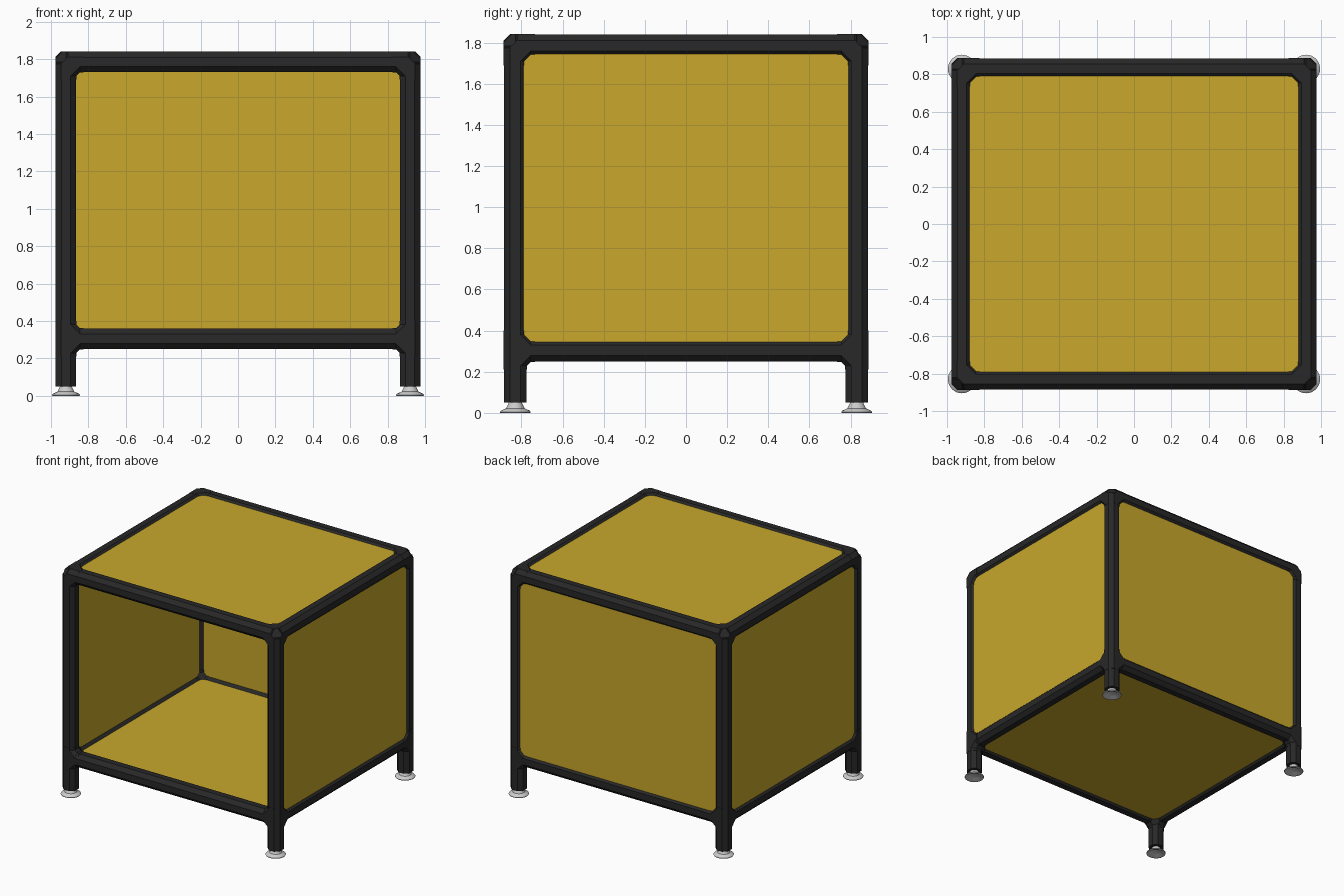
import bpy, bmesh, math
from mathutils import Vector

cube = bpy.data.objects.get("Cube")
if cube:
    bpy.data.objects.remove(cube, do_unlink=True)


def material(name, rgb, roughness):
    m = bpy.data.materials.new(name)
    m.use_nodes = True
    m.diffuse_color = (*rgb, 1)
    bsdf = m.node_tree.nodes["Principled BSDF"]
    bsdf.inputs["Base Color"].default_value = (*rgb, 1)
    bsdf.inputs["Roughness"].default_value = roughness
    return m


BLACK = material("black frame", (0.021, 0.021, 0.021), 0.6)
GOLD = material("golden panel", (0.58, 0.39, 0.025), 0.6)
GREY = material("light grey foot", (0.6, 0.6, 0.6), 0.4)

# Centre lines of the frame tubes
X, Y, LOW, HIGH = 0.92, 0.83, 0.305, 1.785
HALF, FLAT = 0.055, 0.025
REACH = 0.095


def finish(name, bm, mat):
    bmesh.ops.recalc_face_normals(bm, faces=bm.faces)
    mesh = bpy.data.meshes.new(name)
    bm.to_mesh(mesh)
    bm.free()
    mesh.materials.append(mat)
    ob = bpy.data.objects.new(name, mesh)
    bpy.context.collection.objects.link(ob)
    return ob


def ring(centre, axis, offset, scale=1.0):
    """Chamfered square section across an axis."""
    points = []
    for a, b in ((HALF, FLAT), (FLAT, HALF)):
        for sa in (-1, 1):
            for sb in (-1, 1):
                p = Vector(centre)
                p[axis] += offset
                p[(axis + 1) % 3] += sa * a * scale
                p[(axis + 2) % 3] += sb * b * scale
                points.append(p)
    return points


def add_hull(bm, points):
    part = bmesh.new()
    for p in points:
        part.verts.new(p)
    result = bmesh.ops.convex_hull(part, input=part.verts)
    loose = [v for v in result["geom_interior"] if isinstance(v, bmesh.types.BMVert)]
    bmesh.ops.delete(part, geom=loose, context='VERTS')
    bmesh.ops.dissolve_limit(part, angle_limit=0.01, verts=part.verts, edges=part.edges)
    temp = bpy.data.meshes.new("temp")
    part.to_mesh(temp)
    part.free()
    bm.from_mesh(temp)
    bpy.data.meshes.remove(temp)


def tube(name, start, axis, length):
    bm = bmesh.new()
    add_hull(bm, ring(start, axis, 0) + ring(start, axis, length))
    finish(name, bm, BLACK)


def connector(name, centre, arms):
    """Corner joint: a gusseted hub with a short sleeve on each arm."""
    bm = bmesh.new()
    hub = []
    for axis, sign in arms:
        hub += ring(centre, axis, sign * 0.01, 1.03)
        hub += ring(centre, axis, sign * 0.075, 1.03)
        add_hull(bm, ring(centre, axis, sign * 0.01, 1.03)
                 + ring(centre, axis, sign * REACH, 1.03))
    add_hull(bm, hub)
    finish(name, bm, BLACK)


def foot(name, x, y):
    profile = [(0, 0.06), (0.028, 0.06), (0.034, 0.045), (0.045, 0.022),
               (0.07, 0.011), (0.075, 0.005), (0.073, 0), (0.06, 0),
               (0.035, 0.014), (0, 0.014)]
    bm = bmesh.new()
    verts = [bm.verts.new((r, 0, z)) for r, z in profile]
    edges = [bm.edges.new(pair) for pair in zip(verts, verts[1:])]
    bmesh.ops.spin(bm, geom=verts + edges, cent=(0, 0, 0), axis=(0, 0, 1),
                   angle=math.tau, steps=32)
    bmesh.ops.remove_doubles(bm, verts=bm.verts, dist=0.0001)
    ob = finish(name, bm, GREY)
    ob.location = (x, y, 0)
    bpy.ops.object.select_all(action='DESELECT')
    ob.select_set(True)
    bpy.context.view_layer.objects.active = ob
    bpy.ops.object.shade_smooth_by_angle(angle=math.radians(40))


def panel(name, low, high):
    bm = bmesh.new()
    add_hull(bm, [Vector((x, y, z)) for x in (low[0], high[0])
                  for y in (low[1], high[1]) for z in (low[2], high[2])])
    finish(name, bm, GOLD)


# Posts, joints and feet at the four corners
for sx, side in ((1, "left"), (-1, "right")):
    for sy, end in ((-1, "front"), (1, "back")):
        label = f"{end}_{side}"
        x, y = sx * X, sy * Y
        tube(f"{label}_post", (x, y, 0.05), 2, HIGH - 0.05)
        inward = [(0, -sx), (1, -sy)]
        connector(f"{label}_top_joint", (x, y, HIGH), inward + [(2, -1)])
        connector(f"{label}_bottom_joint", (x, y, LOW), inward + [(2, 1), (2, -1)])
        foot(f"{label}_foot", x, y)

# Horizontal rails
for z, level in ((LOW, "bottom"), (HIGH, "top")):
    for sy, end in ((-1, "front"), (1, "back")):
        tube(f"{end}_{level}_rail", (-X, sy * Y, z), 0, 2 * X)
    for sx, side in ((1, "left"), (-1, "right")):
        tube(f"{side}_{level}_rail", (sx * X, -Y, z), 1, 2 * Y)

# Panels set into the frame, leaving the front open
OUT, IN, GAP = 0.04, 0.03, 0.015
px, py, pl, ph = X - GAP, Y - GAP, LOW + GAP, HIGH - GAP
panel("top_panel", (-px, -py, HIGH - IN), (px, py, HIGH + OUT))
panel("bottom_panel", (-px, -py, LOW - OUT), (px, py, LOW + IN))
panel("back_panel", (-px, Y - IN, pl), (px, Y + OUT, ph))
panel("left_panel", (X - IN, -py, pl), (X + OUT, py, ph))
panel("right_panel", (-X - OUT, -py, pl), (-X + IN, py, ph))
